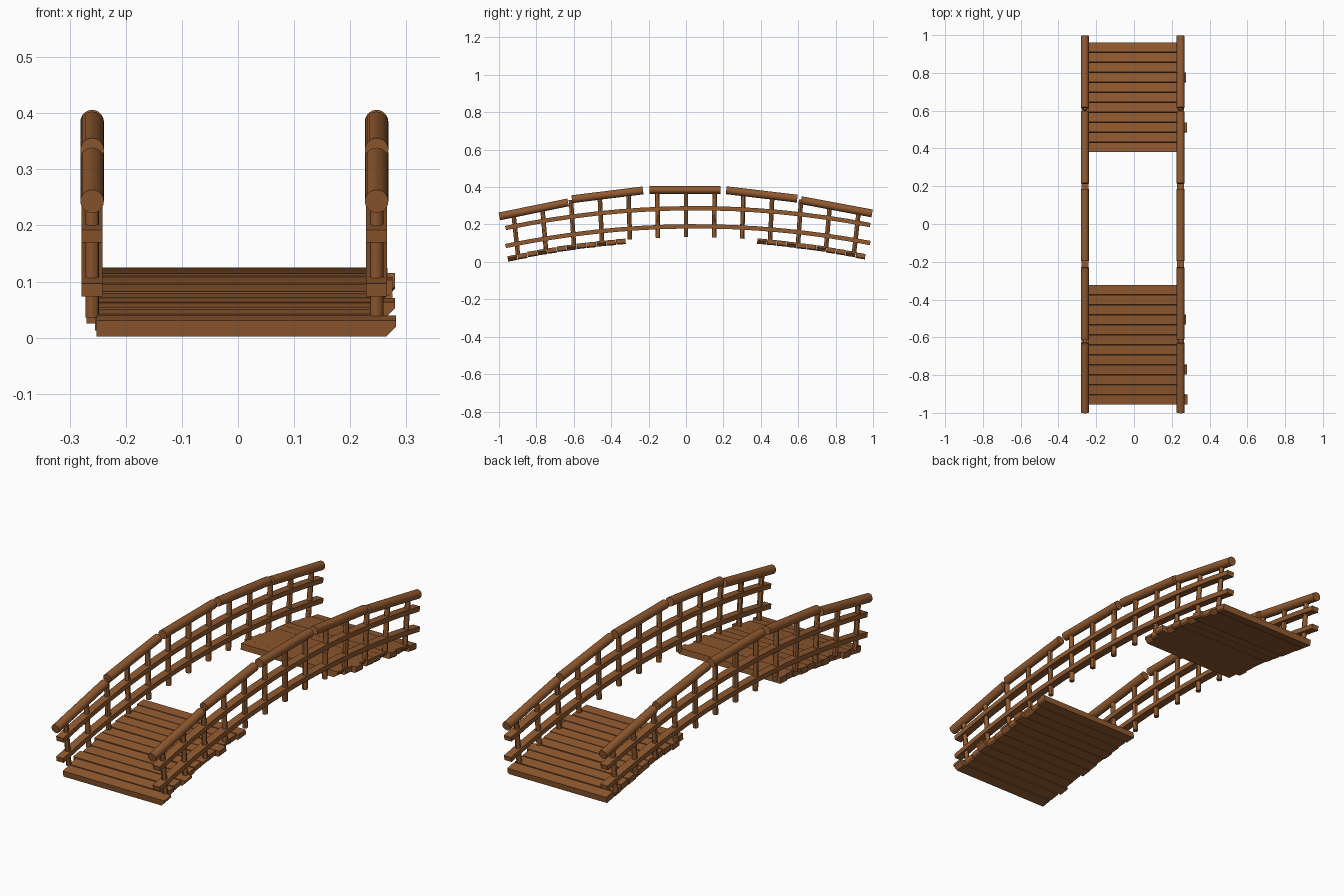
import bpy, bmesh, random
from mathutils import Vector

if "Cube" in bpy.data.objects:
    bpy.data.objects.remove(bpy.data.objects["Cube"])

random.seed(4)
wood = bpy.data.materials.new("brown wood")
wood.diffuse_color = (0.283, 0.102, 0.029, 1)
wood.use_nodes = True
wood.node_tree.nodes["Principled BSDF"].inputs["Base Color"].default_value = wood.diffuse_color


def arch(y, top, k, c=0.03):
    return top - k * (y - c) ** 2


def make(name, bm, smooth=False):
    bmesh.ops.recalc_face_normals(bm, faces=bm.faces)
    me = bpy.data.meshes.new(name)
    bm.to_mesh(me)
    bm.free()
    me.materials.append(wood)
    ob = bpy.data.objects.new(name, me)
    bpy.context.collection.objects.link(ob)
    if smooth:
        bpy.ops.object.select_all(action='DESELECT')
        ob.select_set(True)
        bpy.context.view_layer.objects.active = ob
        bpy.ops.object.shade_smooth_by_angle()
    return ob


def pole(name, a, b, r, sides):
    a, b = Vector(a), Vector(b)
    bm = bmesh.new()
    bmesh.ops.create_cone(bm, cap_ends=True, segments=sides, radius1=r, radius2=r,
                          depth=(b - a).length)
    rot = (b - a).to_track_quat('Z', 'Y').to_matrix().to_4x4()
    rot.translation = (a + b) / 2
    bm.transform(rot)
    make(name, bm, True)


def curved_rail(name, x, top, k):
    # box section swept along the arch
    bm = bmesh.new()
    n, y0, y1 = 16, -0.965, 0.985
    prev = None
    for i in range(n + 1):
        y = y0 + (y1 - y0) * i / n
        z = arch(y, top, k, 0.05)
        t = Vector((0, 1, -2 * k * (y - 0.05))).normalized()
        up = Vector((0, -t.z, t.y)) * 0.0115
        side = Vector((0.0185, 0, 0))
        p = Vector((x, y, z))
        ring = [bm.verts.new(p + sx * side + sz * up)
                for sx, sz in ((-1, -1), (1, -1), (1, 1), (-1, 1))]
        if prev:
            for j in range(4):
                m = (j + 1) % 4
                bm.faces.new((prev[j], prev[m], ring[m], ring[j]))
        if i in (0, n):
            bm.faces.new(ring)
        prev = ring
    make(name, bm)


def plank(name, y, width, left, right, chip):
    # board with a chipped lower right corner, tilted to follow the arch
    h = 0.0145
    prof = [(left, -h), (right - chip, -h), (right, -h + chip), (right, h), (left, h)]
    k = 0.112
    t = Vector((0, 1, -2 * k * (y - 0.03) * 0.8)).normalized()
    up = Vector((0, -t.z, t.y))
    c = Vector((0, y, arch(y, 0.124, k) + random.uniform(-0.001, 0.001)))
    bm = bmesh.new()
    a, b = [[bm.verts.new(c + Vector((px, 0, 0)) + up * pz + t * s * width / 2)
             for px, pz in prof] for s in (-1, 1)]
    bm.faces.new(a)
    bm.faces.new(b)
    for j in range(5):
        m = (j + 1) % 5
        bm.faces.new((a[j], a[m], b[m], b[j]))
    make(name, bm)


# railings: handrail logs, two curved rails, posts
logs = [(-0.998, 0.243, -0.63, 0.318), (-0.61, 0.335, -0.23, 0.382),
        (-0.195, 0.385, 0.185, 0.385), (0.215, 0.383, 0.595, 0.338),
        (0.615, 0.330, 0.995, 0.259)]
for side, x in (("left", -0.26), ("right", 0.247)):
    for y0, z0, y1, z1 in logs:
        pole(side + "_handrail_log", (x, y0, z0), (x, y1, z1), 0.021, 20)
    curved_rail(side + "_upper_rail", x, 0.287, 0.103)
    curved_rail(side + "_lower_rail", x, 0.190, 0.102)
    for i in range(-6, 7):
        y = i * 0.152
        low = arch(y, 0.132, 0.108)
        pole(side + "_post", (x, y * 0.985, low),
             (x, y * 1.012, arch(y, 0.385, 0.145, 0.005)), 0.012, 12)

# deck: two sections of planks with the middle missing
pitch = 0.0527
long_ends = {("front", 0): 0.282, ("front", 3): 0.28, ("front", 8): 0.275,
             ("back", 2): 0.28, ("back", 7): 0.275}
for section, start, count in (("front", -0.954, 12), ("back", 0.38, 11)):
    for i in range(count):
        right = long_ends.get((section, i), random.uniform(0.25, 0.268))
        left = -0.252 if i == 0 else -random.uniform(0.252, 0.272)
        chip = 0.018 if i % 3 == 0 else 0.006
        plank(section + "_deck_plank", start + pitch * (i + 0.5), pitch - 0.002,
              left, right, chip)
